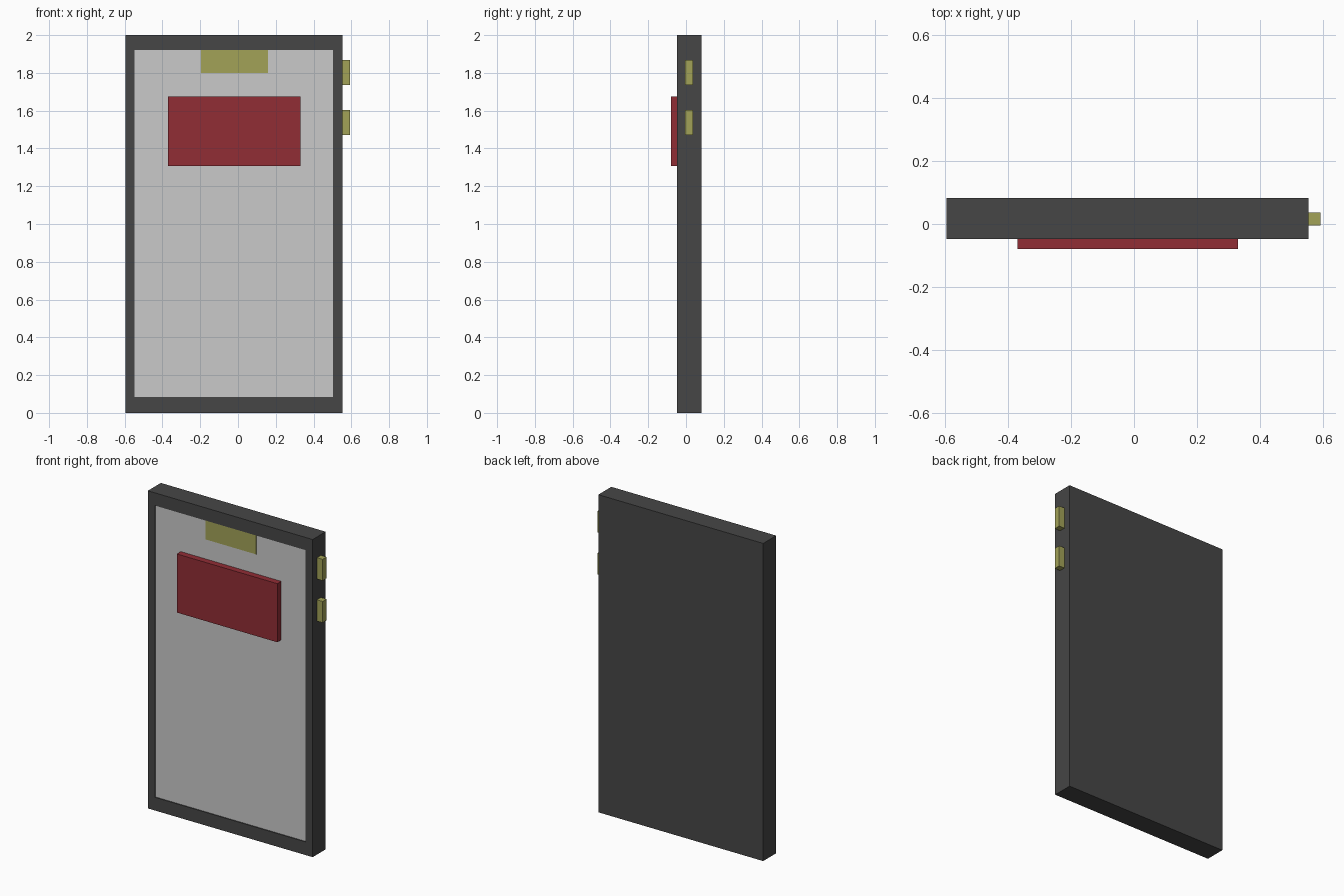
import bpy
import bmesh
from mathutils import Vector

default = bpy.data.objects.get("Cube")
if default:
    bpy.data.objects.remove(default, do_unlink=True)


def material(name, rgb):
    mat = bpy.data.materials.new(name)
    mat.use_nodes = True
    color = (*rgb, 1.0)
    mat.diffuse_color = color
    mat.node_tree.nodes["Principled BSDF"].inputs["Base Color"].default_value = color
    return mat


charcoal = material("charcoal", (0.061, 0.061, 0.061))
light_grey = material("light grey", (0.59, 0.59, 0.59))
red = material("dark red", (0.285, 0.026, 0.036))
olive = material("olive yellow", (0.365, 0.365, 0.097))


def box_mesh(low, high):
    low, high = Vector(low), Vector(high)
    bm = bmesh.new()
    bmesh.ops.create_cube(bm, size=1)
    for v in bm.verts:
        v.co = [a if c < 0 else b for c, a, b in zip(v.co, low, high)]
    return bm


def finish(name, bm, *mats):
    mesh = bpy.data.meshes.new(name)
    bm.to_mesh(mesh)
    bm.free()
    for mat in mats:
        mesh.materials.append(mat)
    obj = bpy.data.objects.new(name, mesh)
    bpy.context.collection.objects.link(obj)
    return obj


def recess(bm, direction, low, high, depth, index):
    """Inset the face pointing along direction to given bounds, then sink it."""
    direction = Vector(direction)
    bm.normal_update()
    face = max(bm.faces, key=lambda f: f.normal.dot(direction))
    bmesh.ops.inset_individual(bm, faces=[face], thickness=0.01)
    center = face.calc_center_median()
    for v in face.verts:
        for axis in range(3):
            if not direction[axis]:
                v.co[axis] = low[axis] if v.co[axis] < center[axis] else high[axis]
    floor = bmesh.ops.extrude_discrete_faces(bm, faces=[face])["faces"][0]
    bmesh.ops.translate(bm, verts=floor.verts, vec=-direction * depth)
    floor.material_index = index


# Body with a sunken screen and a charging slot underneath
FRONT, BACK = -0.047, 0.082
DEPTH = 0.006
body = box_mesh((-0.595, FRONT, 0), (0.553, BACK, 2))
recess(body, (0, -1, 0), (-0.547, 0, 0.083), (0.503, 0, 1.92), DEPTH, 1)
recess(body, (0, 0, -1), (-0.405, -0.003, 0), (0.345, 0.035, 0), 0.006, 2)
finish("phone_body", body, charcoal, light_grey, olive)

# Sensor strip and raised panel on the screen
SCREEN = FRONT + DEPTH
finish("sensor_strip",
       box_mesh((-0.195, SCREEN - 0.004, 1.8), (0.158, SCREEN, 1.92)), olive)
finish("raised_panel",
       box_mesh((-0.37, -0.08, 1.306), (0.33, SCREEN, 1.675)), red)

# Side buttons
for name, z in (("upper_button", 1.735), ("lower_button", 1.47)):
    finish(name, box_mesh((0.553, -0.004, z), (0.592, 0.036, z + 0.134)), olive)
